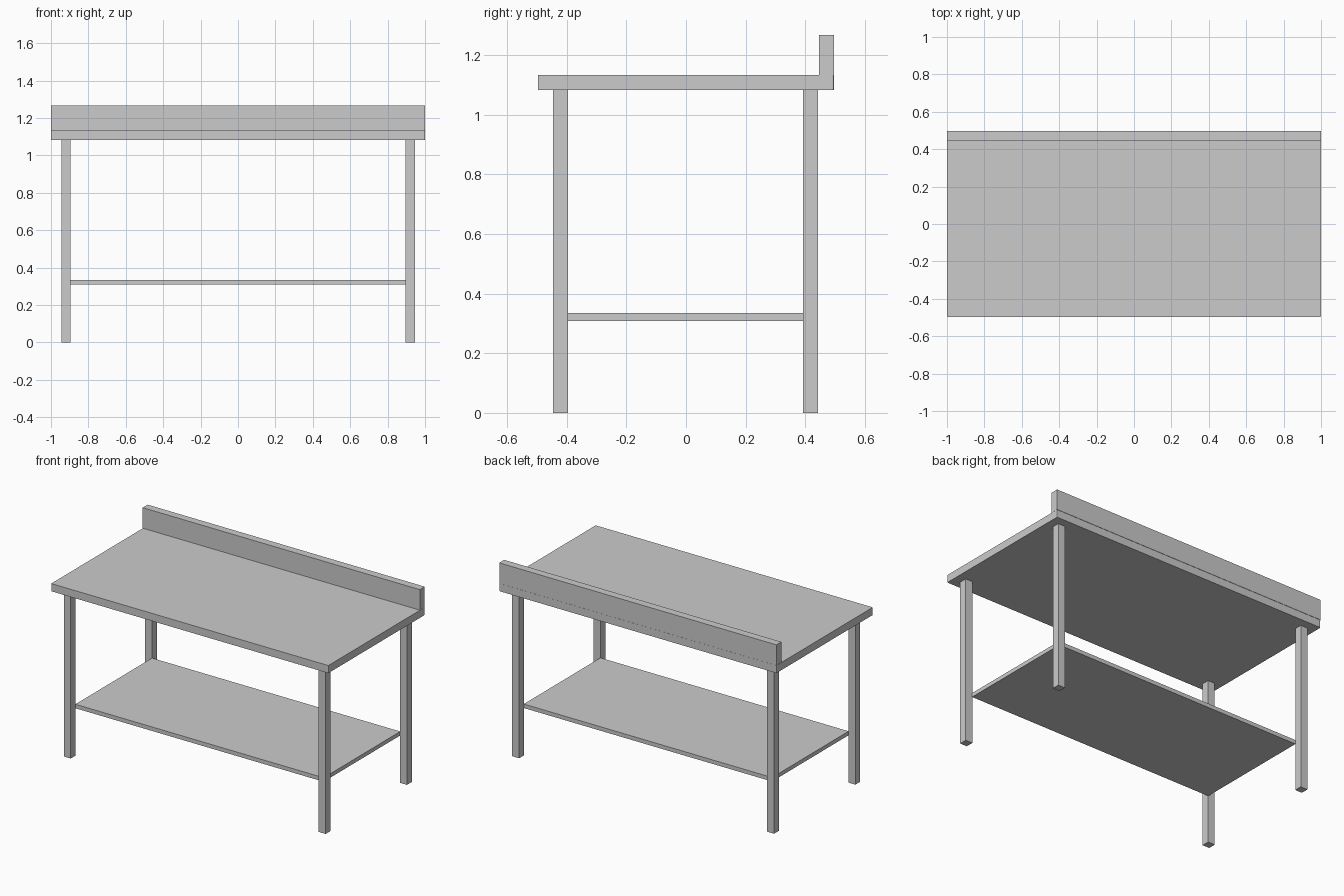
import bpy, bmesh

if "Cube" in bpy.data.objects:
    bpy.data.objects.remove(bpy.data.objects["Cube"])


def box(name, x, y, z, corner=0.0):
    """Box from (min, max) ranges, optionally with rounded vertical edges."""
    bm = bmesh.new()
    bmesh.ops.create_cube(bm, size=1)
    for v in bm.verts:
        for i, (lo, hi) in enumerate((x, y, z)):
            v.co[i] = lo if v.co[i] < 0 else hi
    if corner:
        upright = [e for e in bm.edges
                   if abs(e.verts[0].co.z - e.verts[1].co.z) > 1e-4]
        bmesh.ops.bevel(bm, geom=upright, offset=corner, segments=2,
                        profile=0.5, affect='EDGES')
    mesh = bpy.data.meshes.new(name)
    bm.to_mesh(mesh)
    bm.free()
    obj = bpy.data.objects.new(name, mesh)
    bpy.context.collection.objects.link(obj)
    return obj


# Worktop with slightly eased corners, and the upstand along its back edge
box("worktop", (-1, 1), (-0.497, 0.496), (1.083, 1.133), corner=0.005)
box("backsplash", (-1, 1), (0.446, 0.497), (1.134, 1.268))

# Four square legs
for row, y in (("front", (-0.446, -0.396)), ("back", (0.392, 0.442))):
    for side, x in (("left", (-0.945, -0.895)), ("right", (0.895, 0.945))):
        box(f"{row}_{side}_leg", x, y, (0, 1.083))

# Lower shelf, held between the inner corners of the legs
box("lower_shelf", (-0.896, 0.896), (-0.397, 0.393), (0.309, 0.335))
